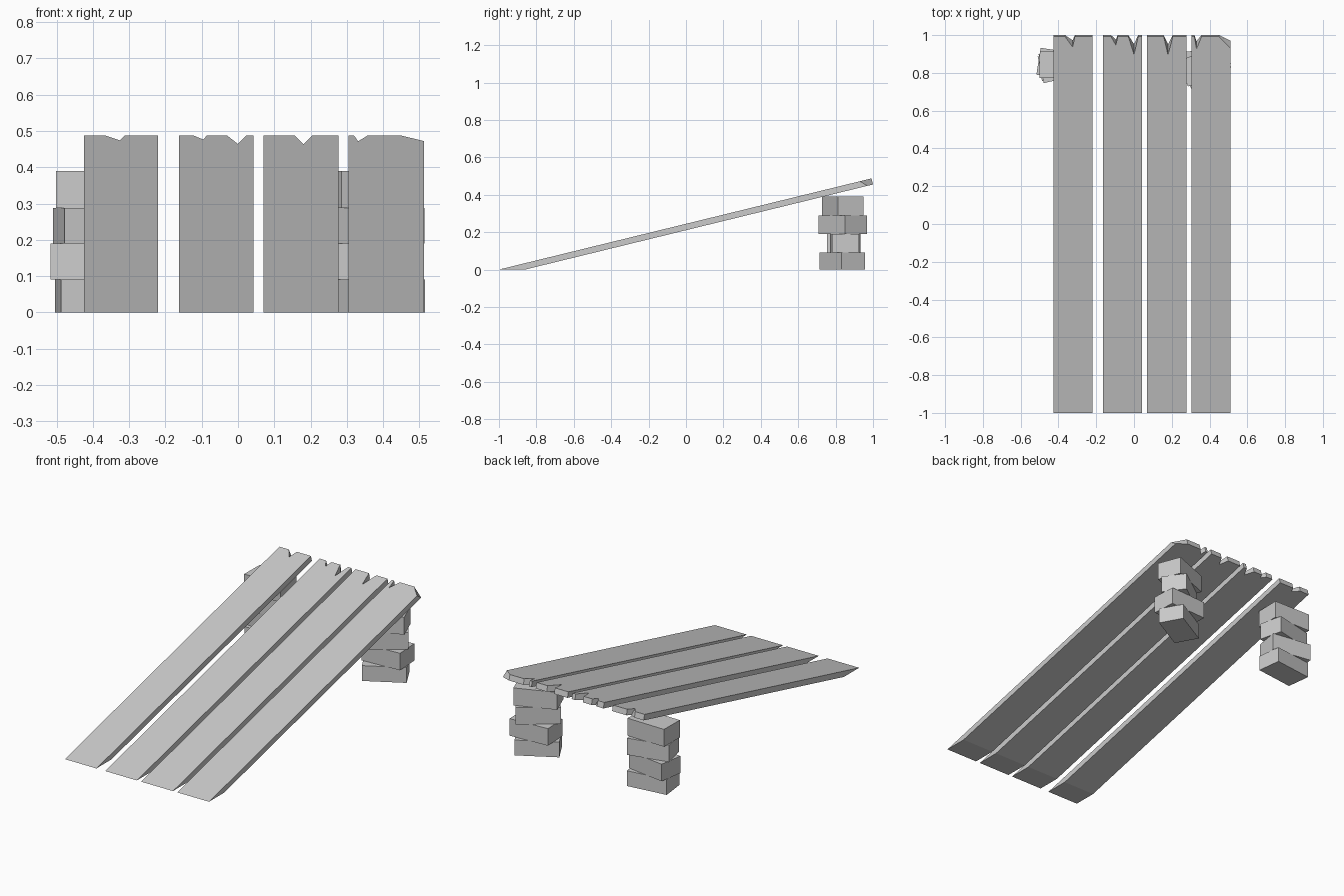
import bpy, bmesh
from math import radians
from mathutils import Matrix

if "Cube" in bpy.data.objects:
    bpy.data.objects.remove(bpy.data.objects["Cube"])

SLOPE = 0.2446        # rise per unit of y along the planks
TOP_END, BOTTOM_END = 0.992, 1.0
TOP_START, BOTTOM_START = -1.0, -0.86


def finish(name, bm):
    bmesh.ops.recalc_face_normals(bm, faces=bm.faces)
    mesh = bpy.data.meshes.new(name)
    bm.to_mesh(mesh)
    bm.free()
    obj = bpy.data.objects.new(name, mesh)
    bpy.context.collection.objects.link(obj)
    return obj


def plank(name, x0, x1, end):
    """end: (x, depth) points along the broken edge, left to right."""
    bm = bmesh.new()

    def loop(start, stop, depth_scale):
        pts = [(x1, start), (x0, start)] + [(x, stop - d * depth_scale) for x, d in end]
        return [bm.verts.new((x, y, (y - start) * SLOPE)) for x, y in pts]

    top = loop(TOP_START, TOP_END, 1.0)
    low = loop(BOTTOM_START, BOTTOM_END, 0.5)   # chips get shallower underneath
    bm.faces.new(top)
    bm.faces.new(low[::-1])
    n = len(top)
    for i in range(n):
        j = (i + 1) % n
        bm.faces.new((top[i], low[i], low[j], top[j]))
    return finish(name, bm)


def brick(name, x, y, z0, z1, angle):
    bm = bmesh.new()
    m = (Matrix.Translation((x, y, (z0 + z1) / 2))
         @ Matrix.Rotation(radians(angle), 4, 'Z')
         @ Matrix.Diagonal((0.24, 0.144, z1 - z0, 1)))
    bmesh.ops.create_cube(bm, size=1, matrix=m)
    return finish(name, bm)


# Four sloping planks with chipped upper ends
planks = [
    (-0.425, -0.22, [(-0.425, 0), (-0.365, 0), (-0.325, 0.055), (-0.313, 0), (-0.22, 0)]),
    (-0.163, 0.043, [(-0.163, 0), (-0.122, 0), (-0.096, 0.045), (-0.086, 0),
                     (-0.03, 0), (0.0, 0.095), (0.022, 0), (0.043, 0)]),
    (0.07, 0.277, [(0.07, 0), (0.157, 0), (0.18, 0.097), (0.205, 0), (0.277, 0)]),
    (0.305, 0.512, [(0.305, 0), (0.32, 0), (0.331, 0.065), (0.357, 0),
                    (0.45, 0), (0.512, 0.062)]),
]
for i, (x0, x1, end) in enumerate(planks, 1):
    plank(f"plank_{i}", x0, x1, end)

# Two stacks of bricks holding up the high end: (x, y, turn) from the ground up
levels = [0, 0.09, 0.19, 0.288, 0.39]
stacks = {
    "left": [(-0.377, 0.843, 7), (-0.387, 0.843, -9), (-0.377, 0.843, 13), (-0.38, 0.843, -1)],
    "right": [(0.375, 0.835, 29), (0.382, 0.847, 3), (0.375, 0.838, 36), (0.372, 0.838, 21)],
}
for side, bricks in stacks.items():
    for i, (x, y, turn) in enumerate(bricks):
        brick(f"{side}_brick_{i + 1}", x, y, levels[i], levels[i + 1], turn)
